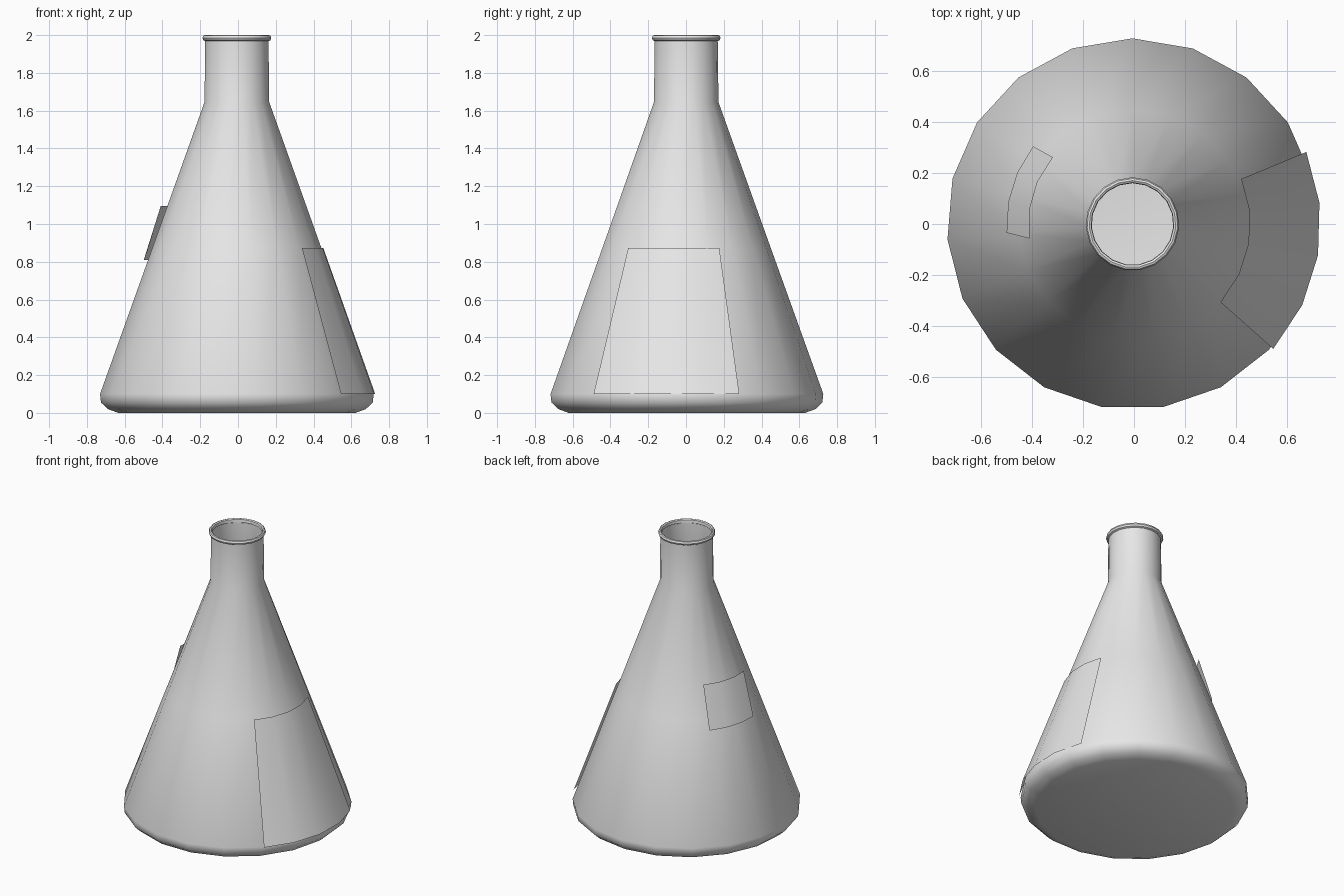
import bpy, math

if "Cube" in bpy.data.objects:
    bpy.data.objects.remove(bpy.data.objects["Cube"])

CX, SIDES = -0.006, 19

grey = bpy.data.materials.new("light_grey")
grey.diffuse_color = (0.8, 0.8, 0.8, 1)
grey.use_nodes = True
grey.node_tree.nodes["Principled BSDF"].inputs["Base Color"].default_value = grey.diffuse_color


def make(name, verts, faces):
    mesh = bpy.data.meshes.new(name)
    mesh.from_pydata(verts, [], faces)
    mesh.materials.append(grey)
    obj = bpy.data.objects.new(name, mesh)
    bpy.context.collection.objects.link(obj)
    bpy.ops.object.select_all(action='DESELECT')
    obj.select_set(True)
    bpy.context.view_layer.objects.active = obj
    bpy.ops.object.shade_smooth_by_angle(angle=math.radians(40))
    return obj


def polar(r, angle, z):
    return (CX + r * math.cos(angle), r * math.sin(angle), z)


def lathe(name, profile, cap_bottom=False):
    """Revolve (radius, height) points, listed from the outside bottom up."""
    n = SIDES
    verts = [polar(r, math.pi / 2 + i * math.tau / n, z)
             for r, z in profile for i in range(n)]
    faces = [(k * n + i, k * n + (i + 1) % n, (k + 1) * n + (i + 1) % n, (k + 1) * n + i)
             for k in range(len(profile) - 1) for i in range(n)]
    if cap_bottom:
        faces.append(tuple(reversed(range(n))))
    return make(name, verts, faces)


def label(name, low, high, segments):
    """Curved plate; low and high are (radius, z, start degrees, end degrees)."""
    verts = []
    for r, z, a, b in (low, high):
        verts += [polar(r, math.radians(a + (b - a) * i / segments), z)
                  for i in range(segments + 1)]
    m = segments + 1
    faces = [(i, i + 1, m + i + 1, m + i) for i in range(segments)]
    return make(name, verts, faces)


# Flask shell: rounded base, conical body, straight neck, open top
lathe("flask_body", [(0.63, 0), (0.685, 0.02), (0.722, 0.055), (0.727, 0.10),
                     (0.45, 0.87), (0.172, 1.645), (0.168, 1.97)], cap_bottom=True)

# Rolled lip around the mouth
lathe("neck_rim", [(0.168, 1.968), (0.178, 1.973), (0.183, 1.985),
                   (0.178, 1.997), (0.17, 2.0), (0.162, 1.995), (0.160, 1.975)])

# Large label on the right side and small label on the back left
label("large_label", (0.737, 0.10, -41.6, 22.5), (0.461, 0.872, -41.6, 22.5), 4)
label("small_label", (0.494, 0.81, 142, 184), (0.407, 1.095, 140, 188), 3)
for obj in [bpy.data.objects["small_label"]]:
    # Polar angles run anticlockwise, so the plate already faces outward
    obj.data.update()
